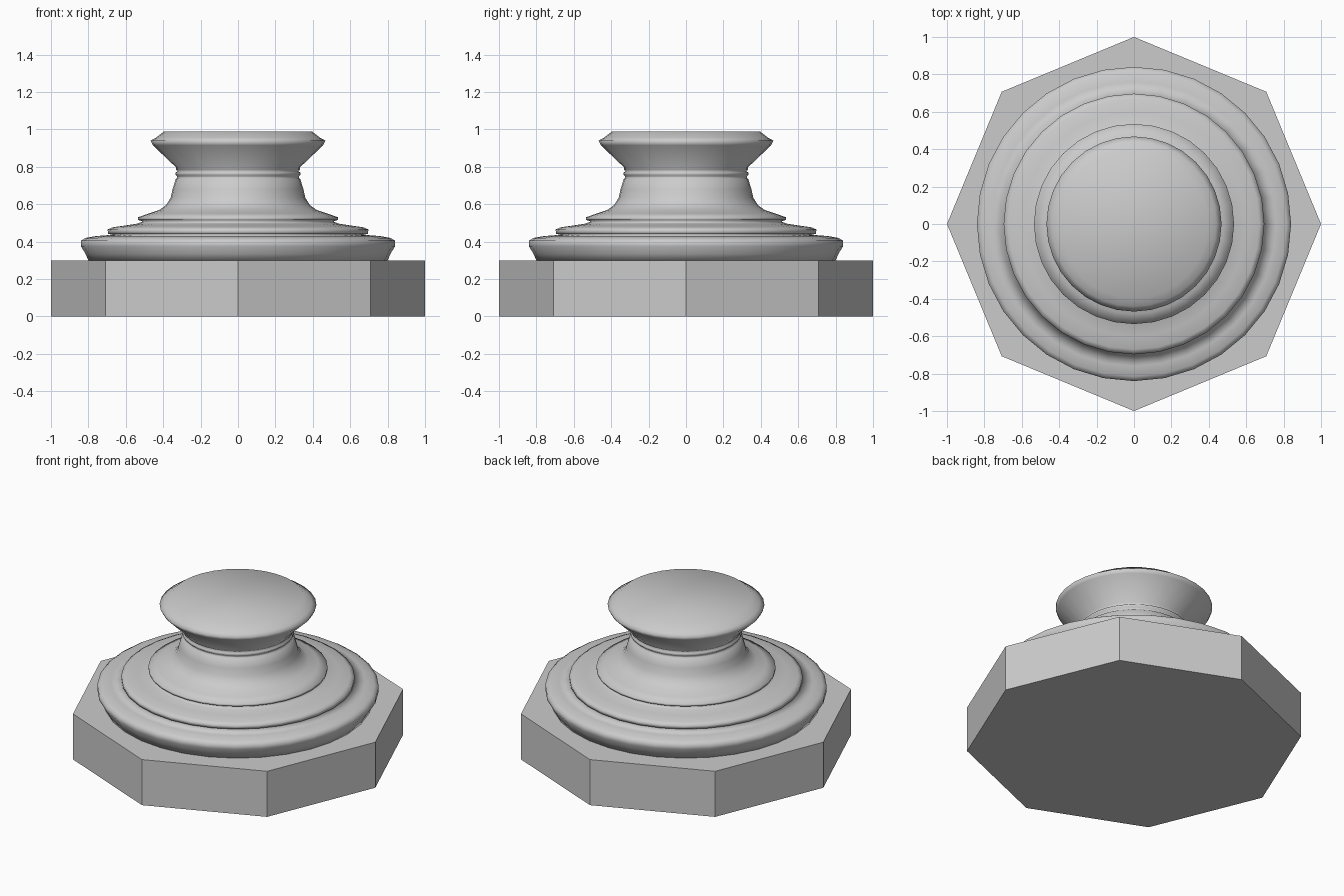
import bpy, bmesh, math

if "Cube" in bpy.data.objects:
    bpy.data.objects.remove(bpy.data.objects["Cube"])


def lathe(name, profile, sides):
    """Revolve an open (radius, height) profile around z and cap both ends."""
    bm = bmesh.new()
    rings = []
    for r, z in profile:
        rings.append([bm.verts.new((r * math.cos(2 * math.pi * i / sides),
                                    r * math.sin(2 * math.pi * i / sides), z))
                      for i in range(sides)])
    for low, high in zip(rings, rings[1:]):
        for i in range(sides):
            j = (i + 1) % sides
            bm.faces.new((low[i], low[j], high[j], high[i]))
    bm.faces.new(rings[0][::-1])
    bm.faces.new(rings[-1])
    mesh = bpy.data.meshes.new(name)
    bm.to_mesh(mesh)
    bm.free()
    obj = bpy.data.objects.new(name, mesh)
    bpy.context.collection.objects.link(obj)
    return obj


# Octagonal plinth, flat faces with corners on the axes
lathe("plinth", [(1.0, 0.0), (1.0, 0.30)], 8)

# Turned pedestal: rounded foot, two stepped rings, flared neck, collar and cap
profile = [
    (0.80, 0.30), (0.815, 0.335), (0.84, 0.375), (0.84, 0.405), (0.815, 0.42),
    (0.76, 0.43), (0.67, 0.437),
    (0.695, 0.442), (0.697, 0.465), (0.67, 0.477), (0.60, 0.487), (0.535, 0.497),
    (0.51, 0.508), (0.535, 0.517), (0.535, 0.53), (0.48, 0.55),
    (0.42, 0.57), (0.385, 0.595), (0.36, 0.635), (0.35, 0.68), (0.333, 0.735),
    (0.325, 0.74), (0.325, 0.75), (0.333, 0.757), (0.333, 0.77),
    (0.322, 0.777), (0.332, 0.785), (0.332, 0.798),
    (0.455, 0.915), (0.468, 0.94), (0.44, 0.955), (0.395, 0.99),
]
pedestal = lathe("pedestal", profile, 32)
for poly in pedestal.data.polygons:
    poly.use_smooth = True
